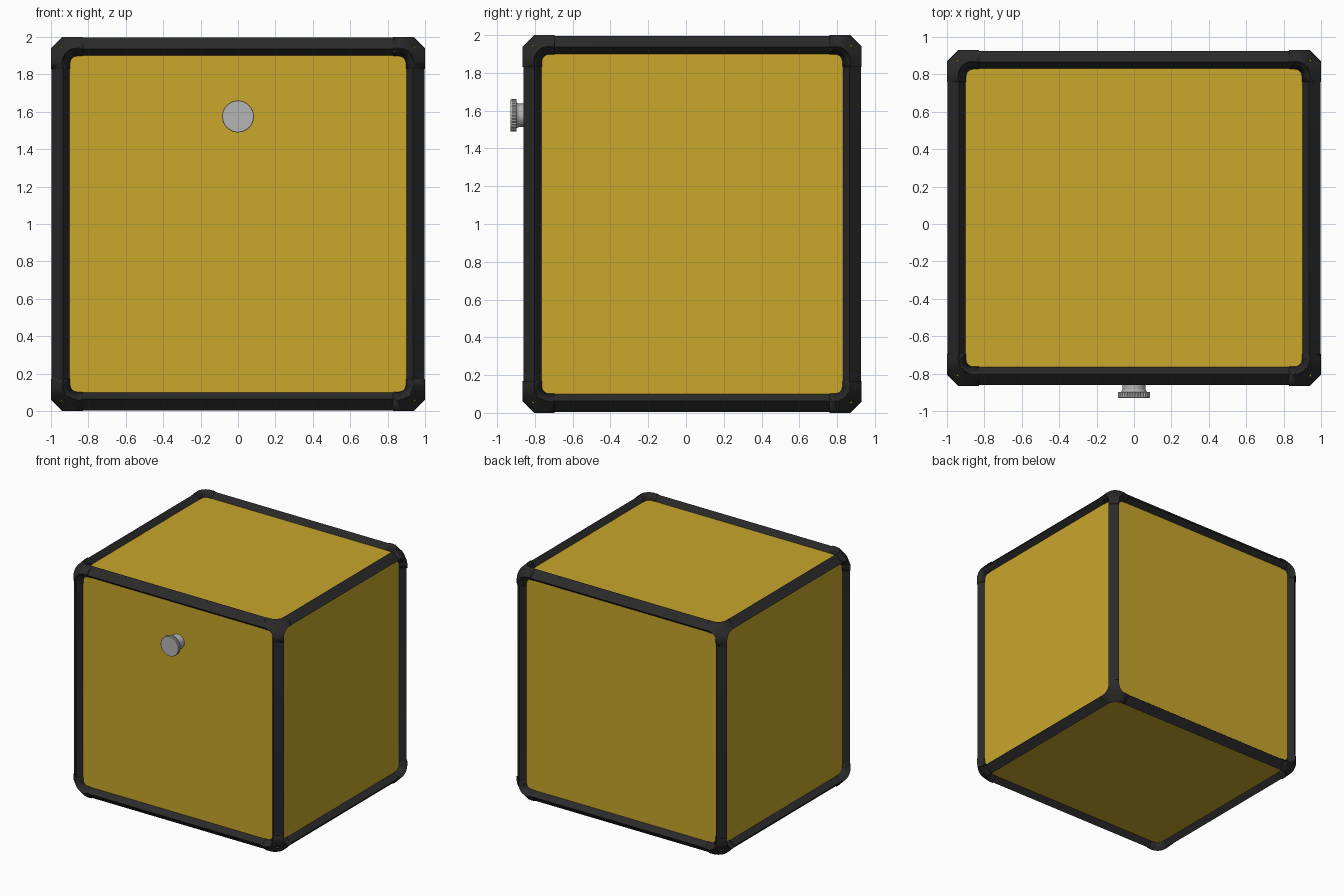
import bpy, bmesh, math
from mathutils import Vector

cube = bpy.data.objects.get("Cube")
if cube:
    bpy.data.objects.remove(cube, do_unlink=True)

HALF = Vector((1.0, 0.8975, 1.0))      # half size of the case
CENTRE = Vector((0, 0.0325, 1.0))
CHAMFER, BORDER, RECESS, CORNER = 0.06, 0.105, 0.05, 0.17


def material(name, colour, rough):
    m = bpy.data.materials.new(name)
    m.use_nodes = True
    m.diffuse_color = (*colour, 1)
    bsdf = m.node_tree.nodes["Principled BSDF"]
    bsdf.inputs["Base Color"].default_value = (*colour, 1)
    bsdf.inputs["Roughness"].default_value = rough
    return m


yellow = material("mustard yellow", (0.58, 0.385, 0.025), 0.6)
black = material("black rubber", (0.023, 0.023, 0.024), 0.6)
grey = material("light grey metal", (0.46, 0.46, 0.46), 0.5)


def add_object(name, bm, mat, location, smooth=True):
    bmesh.ops.recalc_face_normals(bm, faces=bm.faces[:])
    mesh = bpy.data.meshes.new(name)
    bm.to_mesh(mesh)
    bm.free()
    mesh.materials.append(mat)
    obj = bpy.data.objects.new(name, mesh)
    obj.location = location
    bpy.context.collection.objects.link(obj)
    if smooth:
        bpy.ops.object.select_all(action='DESELECT')
        obj.select_set(True)
        bpy.context.view_layer.objects.active = obj
        bpy.ops.object.shade_smooth_by_angle(angle=math.radians(25))
    return obj


def rounded_rect(w, h, r, steps=5):
    points = []
    for k, (sx, sy) in enumerate(((1, 1), (-1, 1), (-1, -1), (1, -1))):
        for i in range(steps + 1):
            a = math.pi / 2 * (k + i / steps)
            points.append((sx * (w - r) + r * math.cos(a),
                           sy * (h - r) + r * math.sin(a)))
    return points


def frame_mesh(shrink):
    """Chamfered shell with a sloping, rounded opening on each side."""
    bm = bmesh.new()
    half = HALF - Vector((shrink,) * 3)
    rings = []
    for axis in range(3):
        u, v = (axis + 1) % 3, (axis + 2) % 3
        for side in (-1, 1):
            pair = []
            for inset, depth, radius in ((CHAMFER, 0, 0.075),
                                         (BORDER - shrink, RECESS + 0.003, 0.035)):
                ring = []
                for p, q in rounded_rect(half[u] - inset, half[v] - inset, radius):
                    co = Vector()
                    co[axis], co[u], co[v] = side * (half[axis] - depth), p, q
                    ring.append(co)
                pair.append(ring)
            rings.append(([bm.verts.new(c) for c in pair[0]], pair[1]))
    bmesh.ops.convex_hull(bm, input=bm.verts[:])
    bm.normal_update()
    flat = [f for f in bm.faces if max(abs(c) for c in f.normal) > 0.99]
    bmesh.ops.delete(bm, geom=flat, context='FACES_ONLY')
    inside = [e for e in bm.edges if not e.link_faces]
    bmesh.ops.delete(bm, geom=inside, context='EDGES')
    for outer, inner in rings:
        inner = [bm.verts.new(c) for c in inner]
        for i in range(len(outer)):
            bm.faces.new((outer[i - 1], outer[i], inner[i], inner[i - 1]))
    bmesh.ops.recalc_face_normals(bm, faces=bm.faces[:])
    return bm


# Inner case, seen as the six panels
bm = bmesh.new()
bmesh.ops.create_cube(bm, size=2)
bmesh.ops.scale(bm, vec=HALF - Vector((RECESS,) * 3), verts=bm.verts[:])
add_object("case_panels", bm, yellow, CENTRE, smooth=False)

# Edge rails, slightly lower than the corner guards
add_object("edge_rails", frame_mesh(0.004), black, CENTRE)

# Corner guards: the full-size frame cut down to its eight corners
bm = frame_mesh(0)
cut = HALF - Vector((CORNER,) * 3)
for axis in range(3):
    for side in (-1, 1):
        normal = Vector()
        normal[axis] = side
        bmesh.ops.bisect_plane(bm, geom=bm.verts[:] + bm.edges[:] + bm.faces[:],
                               plane_co=normal * cut[axis], plane_no=normal)
middle = [f for f in bm.faces
          if any(abs(f.calc_center_median()[a]) < cut[a] for a in range(3))]
bmesh.ops.delete(bm, geom=middle, context='FACES')
guards = add_object("corner_guards", bm, black, CENTRE)
wall = guards.modifiers.new("wall", 'SOLIDIFY')
wall.thickness = 0.008
wall.offset = -1


def turned(name, profile, sides, notch=0.0):
    """Round part along y from (radius, y) pairs; notch gives a knurled rim."""
    bm = bmesh.new()
    rings = []
    for radius, y in profile:
        ring = []
        for i in range(sides):
            a = math.tau * i / sides
            r = radius - notch * (i % 2)
            ring.append(bm.verts.new((r * math.cos(a), y, r * math.sin(a))))
        rings.append(ring)
    for a, b in zip(rings, rings[1:]):
        for i in range(sides):
            bm.faces.new((a[i - 1], a[i], b[i], b[i - 1]))
    bm.faces.new(rings[0])
    bm.faces.new(rings[-1])
    return add_object(name, bm, grey, (0, 0, 1.575), smooth=notch == 0)


# Front knob: stem, collar, knurled rim and face
turned("knob_stem", [(0.062, -0.81), (0.062, -0.885), (0.07, -0.9)], 32)
turned("knob_rim", [(0.086, -0.897), (0.086, -0.925)], 64, notch=0.004)
turned("knob_face", [(0.085, -0.922), (0.085, -0.928), (0.083, -0.93)], 48)
